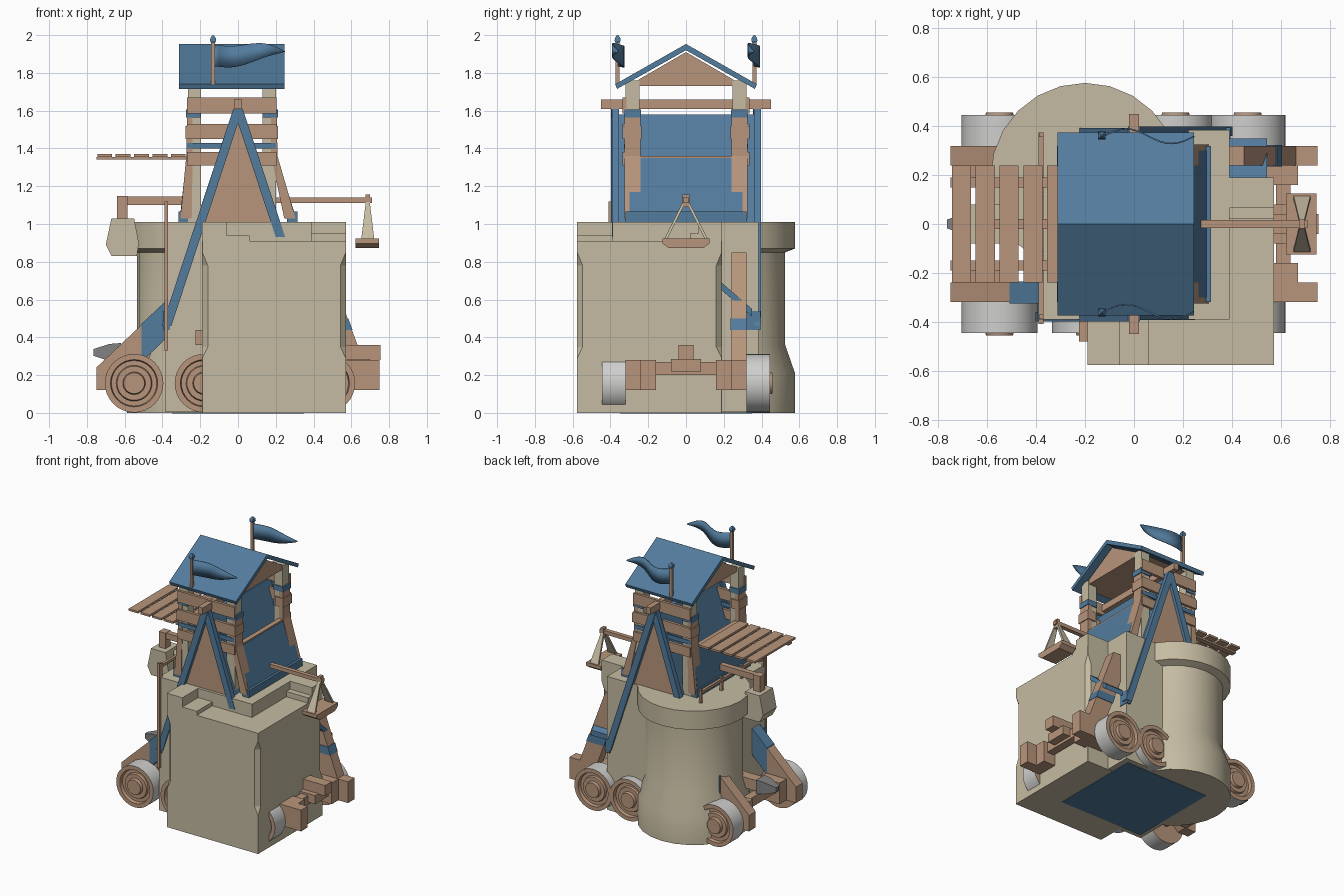
import bpy, bmesh, math
from mathutils import Vector

if "Cube" in bpy.data.objects:
    bpy.data.objects.remove(bpy.data.objects["Cube"])


def mat(name, r, g, b):
    m = bpy.data.materials.new(name)
    m.diffuse_color = (r, g, b, 1)
    m.use_nodes = True
    m.node_tree.nodes["Principled BSDF"].inputs["Base Color"].default_value = m.diffuse_color
    return m


STONE = mat("stone", 0.56, 0.50, 0.36)
WOOD = mat("wood", 0.48, 0.30, 0.20)
BLUE = mat("blue_paint", 0.085, 0.20, 0.34)
GREY = mat("wheel_tread", 0.62, 0.62, 0.61)
IRON = mat("iron", 0.22, 0.22, 0.22)


def finish(name, bm, *mats):
    bmesh.ops.recalc_face_normals(bm, faces=bm.faces)
    me = bpy.data.meshes.new(name)
    bm.to_mesh(me)
    bm.free()
    for m in mats:
        me.materials.append(m)
    ob = bpy.data.objects.new(name, me)
    bpy.context.collection.objects.link(ob)
    return ob


def loft(name, rings, m):
    """Skin a list of equal-length point rings and cap both ends."""
    bm = bmesh.new()
    rows = [[bm.verts.new(p) for p in ring] for ring in rings]
    n = len(rows[0])
    for a, b in zip(rows, rows[1:]):
        for i in range(n):
            bm.faces.new((a[i], a[(i + 1) % n], b[(i + 1) % n], b[i]))
    bm.faces.new(rows[0])
    bm.faces.new(rows[-1])
    return finish(name, bm, m)


def prism(name, pts, axis, lo, hi, m):
    """Extrude a 2D outline along an axis (x: yz, y: xz, z: xy)."""
    put = {"x": lambda a, b, d: (d, a, b), "y": lambda a, b, d: (a, d, b),
           "z": lambda a, b, d: (a, b, d)}[axis]
    return loft(name, [[put(a, b, d) for a, b in pts] for d in (lo, hi)], m)


def box(name, x0, x1, y0, y1, z0, z1, m):
    return prism(name, [(x0, y0), (x1, y0), (x1, y1), (x0, y1)], "z", z0, z1, m)


def bar(name, a, b, w, m):
    """Square bar between two points."""
    a, b = Vector(a), Vector(b)
    q = (b - a).to_track_quat("Z", "Y")
    off = [q @ Vector((i * w / 2, j * w / 2, 0)) for i, j in ((-1, -1), (1, -1), (1, 1), (-1, 1))]
    return loft(name, [[p + o for o in off] for p in (a, b)], m)


def slant(name, p, q, half, y0, y1, m):
    """Sloping board in the xz plane with horizontal cut ends."""
    return prism(name, [(p[0] - half, p[1]), (p[0] + half, p[1]),
                        (q[0] + half, q[1]), (q[0] - half, q[1])], "y", y0, y1, m)


def smooth(ob):
    bpy.ops.object.select_all(action="DESELECT")
    bpy.context.view_layer.objects.active = ob
    ob.select_set(True)
    bpy.ops.object.shade_smooth_by_angle(angle=math.radians(30))


def wheel(name, x, s):
    """Turned wheel: wooden face, grey tread, axle along y."""
    prof = [(.03, .24), (.03, .32), (.155, .32), (.155, .445), (.125, .445), (.12, .42),
            (.095, .42), (.09, .435), (.06, .435), (.055, .457), (.01, .457)]
    n = 32
    rings = [[(x + r * math.cos(i * math.tau / n), s * y, .157 + r * math.sin(i * math.tau / n))
              for i in range(n)] for r, y in prof]
    ob = loft(name, rings, WOOD)
    ob.data.materials.append(GREY)
    for f in ob.data.polygons:
        if abs(f.normal.y) < .5 and math.hypot(f.center.x - x, f.center.z - .157) > .14:
            f.material_index = 1
    smooth(ob)


# Stone base: inner core, stop-chamfered square tower, round tower
box("core", -.385, .39, -.39, .385, 0.004, 1.01, STONE)
box("underside_hatch", -.35, .35, -.35, .35, -.0, .005, BLUE).location.z = -.003
x0, x1, y0, y1 = -.19, .572, -.577, .19
rings = []
for z, c in ((0, .001), (.29, .001), (.35, .03), (.78, .03), (.85, .001), (.91, .001)):
    rings.append([(x, y, z) for x, y in ((x0 + c, y0), (x1 - c, y0), (x1, y0 + c), (x1, y1 - c),
                                         (x1 - c, y1), (x0 + c, y1), (x0, y1 - c), (x0, y0 + c))])
loft("square_tower", rings, STONE)
box("front_merlon", x0, -.06, y0, -.38, .91, 1.01, STONE)
box("front_merlon_step", -.06, .06, y0, -.38, .91, .94, STONE)
box("side_merlon", .385, x1, .065, y1, .91, 1.01, STONE)
box("side_merlon_step", .385, x1, .02, .065, .91, .95, STONE)
smooth(loft("round_tower", [[(-.2 + r * math.cos(i * math.tau / 24), .19 + r * math.sin(i * math.tau / 24), z)
                             for i in range(24)] for r, z in
                            ((.387, 0), (.387, .21), (.335, .36), (.335, .85), (.387, .87), (.387, 1.01))], STONE))

# Wheels
for x, s in ((-.55, 1), (.17, 1), (.465, 1), (-.55, -1), (-.18, -1), (.465, -1)):
    wheel("wheel", x, s)

# Chassis: arms, axle blocks and cross beams
for s in (-1, 1):
    ya, yb = s * .24, s * .32
    arm = [(-.75, .12), (-.66, .12), (-.37, .41), (-.37, .6), (-.75, .24)]
    prism("left_arm", arm, "y", ya, yb, WOOD)
    prism("left_arm_band", [(-.51, .27), (-.39, .385), (-.39, .585), (-.51, .472)], "y",
          s * .236, s * .325, BLUE)
    box("left_inner_block", -.67, -.5, s * .16, s * .24, .12, .28, WOOD)
    box("right_outer_block", .45, .75, ya, yb, .12, .28, WOOD)
    box("right_inner_block", .45, .67, s * .16, s * .24, .12, .28, WOOD)
slant("right_arm", (.60, .26), (.38, .85), .07, .24, .32, WOOD)
slant("right_arm_band", (.533, .44), (.511, .5), .073, .236, .324, BLUE)
for x in (-.64, .58):
    box("cross_beam", x, x + .06, -.24, .24, .2, .27, WOOD)
prism("brace_plank", [(.165, .67), (.165, .71), (.35, .55), (.35, .51)], "x", .39, .545, BLUE)
box("wall_peg", -.225, -.16, -.48, -.38, .36, .44, WOOD)

# Battering ram
box("ram_log", -.66, .755, -.04, .04, .28, .36, WOOD)
box("ram_cradle", .5, .7, -.08, .08, .22, .285, WOOD)
loft("ram_head", [[(x, a * w, .32 + b * w) for a, b in ((-1, -1), (1, -1), (1, 1), (-1, 1))]
                  for x, w in ((-.62, .05), (-.68, .045), (-.765, .018))], IRON)

# A-frame house with long props at opposite corners
prism("house_front_wall", [(-.18, 1.0), (.19, 1.0), (0, 1.57)], "y", -.37, -.34, WOOD)
prism("house_back_wall", [(-.19, 1.0), (.18, 1.0), (0, 1.57)], "y", .34, .37, WOOD)
for s in (-1, 1):
    slant("house_roof", (s * .195, 1.01), (s * .005, 1.58), .014, -.37, .37, BLUE)
    slant("long_prop", (s * .378, .46), (0, 1.61), .025, s * .36, s * .398, BLUE)
    slant("short_rafter", (s * -.225, .93), (0, 1.61), .025, s * .355, s * .393, BLUE)
    box("prop_foot", s * .36, s * .395, s * .32, s * .395, .44, .54, BLUE)
box("ridge_beam", -.02, .02, -.45, .45, 1.61, 1.66, WOOD)

# Watch tower: posts, cladding, boards and flared skirts
for y in (-1, 1):
    for xa, xb, o in ((-.265, -.195, -1), (.13, .2, 1)):
        edge = .205 if o > 0 else -.27
        foot = .305 if o > 0 else -.305
        box("post", xa, xb, y * .245, y * .32, 1.0, 1.76, STONE)
        prism("post_cladding", [(edge - o * .03, 1.6), (edge, 1.6), (edge + o * .004, 1.36), (foot, 1.03),
                                (foot - o * .06, 1.03), (edge - o * .03, 1.36)], "y", y * .24, y * .325, WOOD)
        box("post_band", edge - o * .075, edge + o * .006, y * .238, y * .328, 1.565, 1.605, BLUE)
        box("post_bracket", edge - o * .06, edge + o * .008, y * .235, y * .337, 1.45, 1.52, WOOD)
    for za, zb in ((1.585, 1.67), (1.45, 1.53), (1.31, 1.38)):
        box("wall_board", -.27, .205, y * .315, y * .337, za, zb, WOOD)
    box("trim_strip", -.27, .2, y * .315, y * .328, 1.4, 1.43, BLUE)
for edge, foot, o in ((.2, .3, 1), (-.265, -.3, -1)):
    slant("skirt", (foot, 1.03), (edge, 1.35), .008, -.3, .3, BLUE)
    box("skirt_sill", foot - o * .04, foot + o * .015, -.32, .32, 1.01, 1.065, BLUE)
    box("cross_rail", edge - o * .03, edge + o * .006, -.25, .25, 1.325, 1.36, WOOD)

# Upper gable and roof
prism("gable", [(-.31, 1.73), (.31, 1.73), (0, 1.91)], "x", -.25, .195, WOOD)
prism("roof", [(-.365, 1.715), (0, 1.92), (.365, 1.715), (.375, 1.74), (0, 1.953), (-.375, 1.74)],
      "x", -.312, .245, BLUE)

# Flags
for s in (-1, 1):
    y = s * .362
    box("flag_pole", -.142, -.122, y - .01, y + .01, 1.735, 1.97, WOOD)
    loft("finial", [[(-.132 + w * a, y + w * b, z) for a, b in ((-1, -1), (1, -1), (1, 1), (-1, 1))]
                    for z, w in ((1.955, .009), (1.97, .016), (1.985, .014), (2.0, .003))], BLUE)
    bm = bmesh.new()
    rows = []
    for i in range(17):
        t = i / 16
        h = .055 * (1 - t ** 3) + .002
        c = 1.893 + .02 * t - .012 * math.sin(t * math.tau)
        rows.append([bm.verts.new((-.125 + .37 * t, y + .03 * math.sin(t * math.tau), c + k * h)) for k in (-1, 1)])
    for a, b in zip(rows, rows[1:]):
        bm.faces.new((a[0], b[0], b[1], a[1]))
    flag = finish("flag", bm, BLUE)
    flag.modifiers.new("thickness", "SOLIDIFY").thickness = .006
    smooth(flag)

# Plank platform
for i in range(5):
    box("plank", -.745 + i * .0975, -.667 + i * .0975, -.24, .24, 1.355, 1.37, WOOD)
for y in (-.17, .17):
    box("plank_rail", -.75, -.26, y - .02, y + .02, 1.342, 1.356, WOOD)

# Counterweight arm
box("weight_arm", -.64, -.2, -.02, .02, 1.1, 1.145, WOOD)
box("weight_hanger", -.64, -.585, -.03, .03, 1.02, 1.147, WOOD)
prism("counterweight", [(-.67, 1.03), (-.55, 1.03), (-.525, .9), (-.535, .83), (-.67, .83), (-.70, .89)],
      "y", -.08, .08, STONE)

# Hanging tray arm
box("tray_arm", .15, .71, -.016, .016, 1.112, 1.14, WOOD)
box("tray_hook", .675, .7, -.018, .018, 1.09, 1.155, WOOD)
prism("tray", [(-.09, .872), (.09, .872), (.125, .897), (.125, .922), (-.125, .922), (-.125, .897)],
      "x", .622, .747, WOOD)
for s in (-1, 1):
    loft("tray_strap", [[(.687 + a * w, s * (y + b * .008), z) for a, b in ((-1, -1), (1, -1), (1, 1), (-1, 1))]
                        for y, z, w in ((.11, .915, .035), (.008, 1.12, .01))], STONE)

# Railing on the round tower side
bar("railing_top", (-.38, -.39, 1.09), (-.38, .375, 1.09), .02, WOOD)
box("front_pole", -.39, -.37, -.41, -.39, .33, 1.12, WOOD)
for y in (-.38, -.12, .12, .365):
    box("railing_post", -.389, -.371, y - .009, y + .009, 1.0, 1.11, WOOD)
